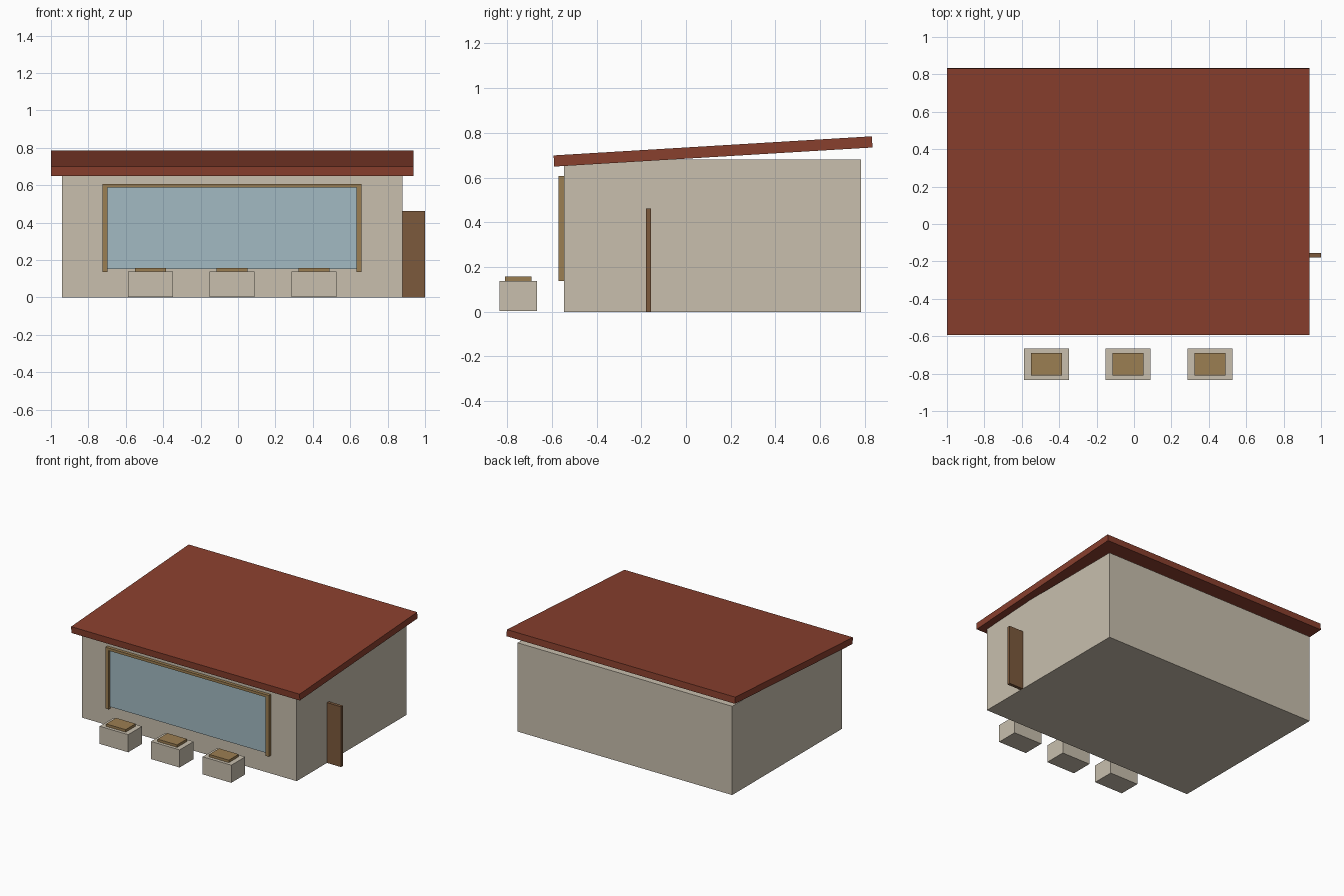
import bpy
import math

if "Cube" in bpy.data.objects:
    bpy.data.objects.remove(bpy.data.objects["Cube"])


def material(name, rgb):
    m = bpy.data.materials.new(name)
    m.diffuse_color = (*rgb, 1)
    m.use_nodes = True
    m.node_tree.nodes["Principled BSDF"].inputs["Base Color"].default_value = m.diffuse_color
    return m


WALL = material("plaster", (0.58, 0.52, 0.42))
ROOF = material("red_roof", (0.25, 0.05, 0.027))
WOOD = material("light_wood", (0.33, 0.21, 0.085))
DOOR = material("dark_wood", (0.2, 0.1, 0.045))
GLASS = material("glass", (0.36, 0.49, 0.54))


def box(name, x, y, z, mat, tilt=0):
    """Box from (min, max) ranges, optionally tilted about x."""
    r = (x, y, z)
    bpy.ops.mesh.primitive_cube_add(size=1, location=[(a + b) / 2 for a, b in r])
    o = bpy.context.object
    o.name = name
    o.scale = [b - a for a, b in r]
    bpy.ops.object.transform_apply(location=False, rotation=False, scale=True)
    o.rotation_euler.x = tilt
    o.data.materials.append(mat)
    return o


# House body and sloping slab roof
box("house_body", (-0.94, 0.88), (-0.546, 0.783), (0, 0.68), WALL)
box("roof_slab", (-1.0, 0.937), (-0.592, 0.834), (0.692, 0.742), ROOF, math.atan(0.06))

# Front window with frame on the sides and top
box("window_glass", (-0.715, 0.65), (-0.555, -0.54), (0.152, 0.597), GLASS)
box("frame_top", (-0.725, 0.66), (-0.57, -0.54), (0.587, 0.607), WOOD)
for side, x in (("left", -0.725), ("right", 0.633)):
    box("frame_" + side, (x, x + 0.027), (-0.57, -0.54), (0.137, 0.607), WOOD)

# Open door leaf on the right wall
box("door_leaf", (0.8, 1.0), (-0.18, -0.156), (0, 0.462), DOOR)

# Row of stone seats with wooden tops
for i, cx in enumerate((-0.468, -0.032, 0.406)):
    box(f"seat_block_{i + 1}", (cx - 0.121, cx + 0.121), (-0.834, -0.666), (0.003, 0.138), WALL)
    box(f"seat_top_{i + 1}", (cx - 0.083, cx + 0.083), (-0.81, -0.69), (0.138, 0.157), WOOD)
